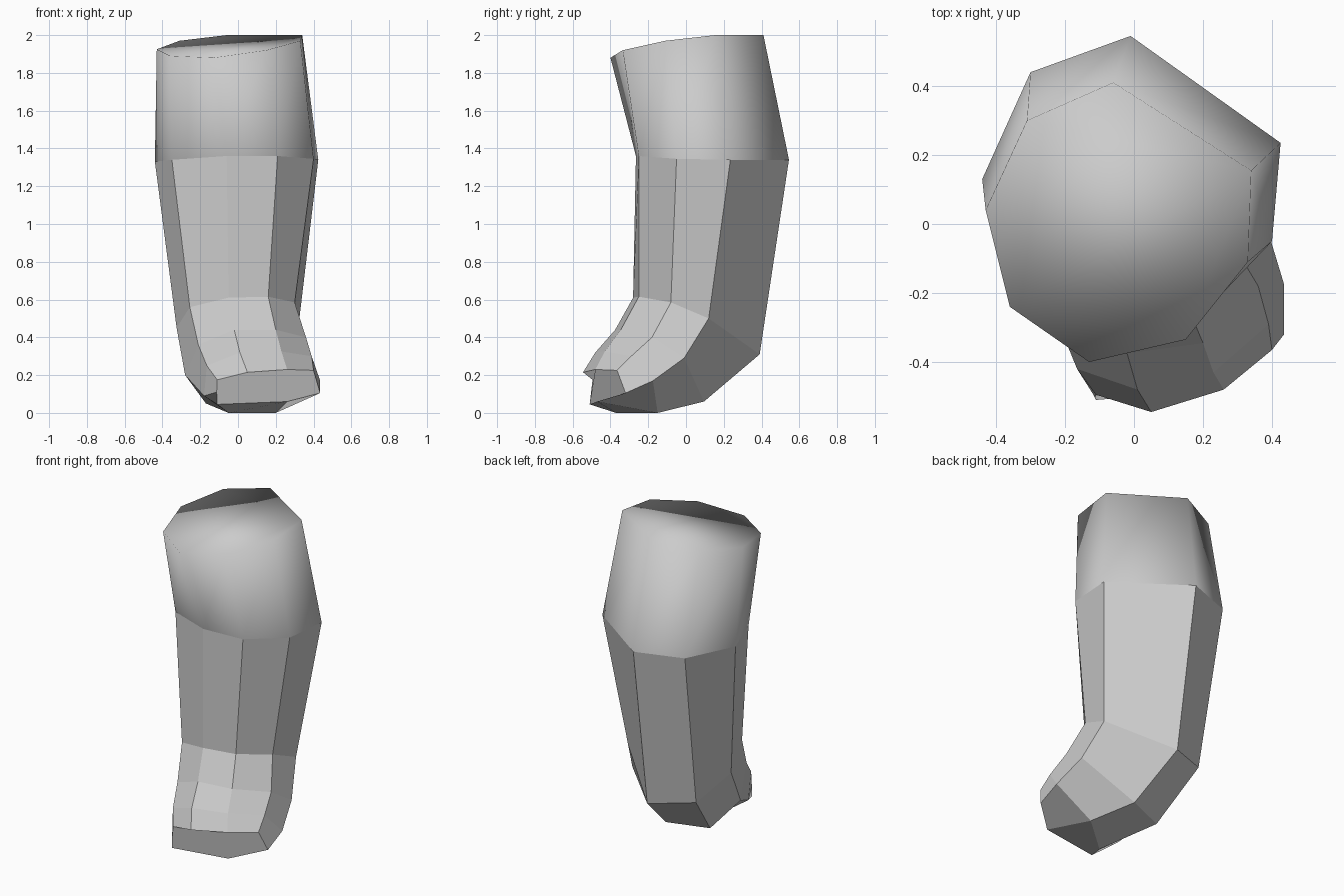
import bpy, bmesh

# Eight-sided cross-sections, each starting at the back and going clockwise seen from above
shin = [
    # knee cut
    [(-.06, .41, 2.0), (.34, .155, 2.0), (.33, -.11, 1.97), (.15, -.335, 1.92),
     (-.13, -.40, 1.88), (-.36, -.24, 1.89), (-.43, .04, 1.925), (-.31, .30, 1.97)],
    # calf
    [(-.01, .545, 1.34), (.425, .235, 1.34), (.40, -.05, 1.345), (.21, -.25, 1.36),
     (-.06, -.265, 1.36), (-.35, -.13, 1.34), (-.44, .13, 1.33), (-.30, .44, 1.335)],
    # ankle and heel
    [(0, .39, .31), (.325, .12, .50), (.30, -.08, .585), (.16, -.25, .615),
     (-.05, -.28, .61), (-.255, -.20, .56), (-.325, .01, .45), (-.26, .27, .34)],
]
foot = [
    # instep
    [(.075, .095, .06), (.385, -.01, .29), (.36, -.18, .40), (.20, -.345, .44),
     (-.02, -.375, .44), (-.21, -.31, .36), (-.28, -.15, .20), (-.17, 0, .05)],
    # ball
    [(.20, -.15, 0), (.435, -.175, .17), (.39, -.29, .30), (.23, -.43, .325),
     (.01, -.48, .32), (-.165, -.42, .25), (-.18, -.37, .09), (-.05, -.37, 0)],
    # toes
    [(.26, -.47, .06), (.435, -.32, .105), (.40, -.365, .225), (.26, -.48, .23),
     (.05, -.545, .215), (-.11, -.495, .175), (-.113, -.502, .11), (-.11, -.51, .045)],
]


def loft(name, rings, smooth_bands):
    """Join successive rings with quads and close both ends."""
    bm = bmesh.new()
    loops = [[bm.verts.new(p) for p in ring] for ring in rings]
    bm.faces.new(loops[0]).smooth = True
    bm.faces.new(loops[-1])
    for band, (a, b) in enumerate(zip(loops, loops[1:])):
        n = len(a)
        for i in range(n):
            j = (i + 1) % n
            f = bm.faces.new((a[i], a[j], b[j], b[i]))
            f.smooth = band < smooth_bands
    bmesh.ops.recalc_face_normals(bm, faces=bm.faces)
    mesh = bpy.data.meshes.new(name)
    bm.to_mesh(mesh)
    bm.free()
    obj = bpy.data.objects.new(name, mesh)
    bpy.context.collection.objects.link(obj)
    return obj


# Lower leg and foot as one skin; only the band below the knee cut is smooth
loft("lower_leg_and_foot", shin + foot, 1)
